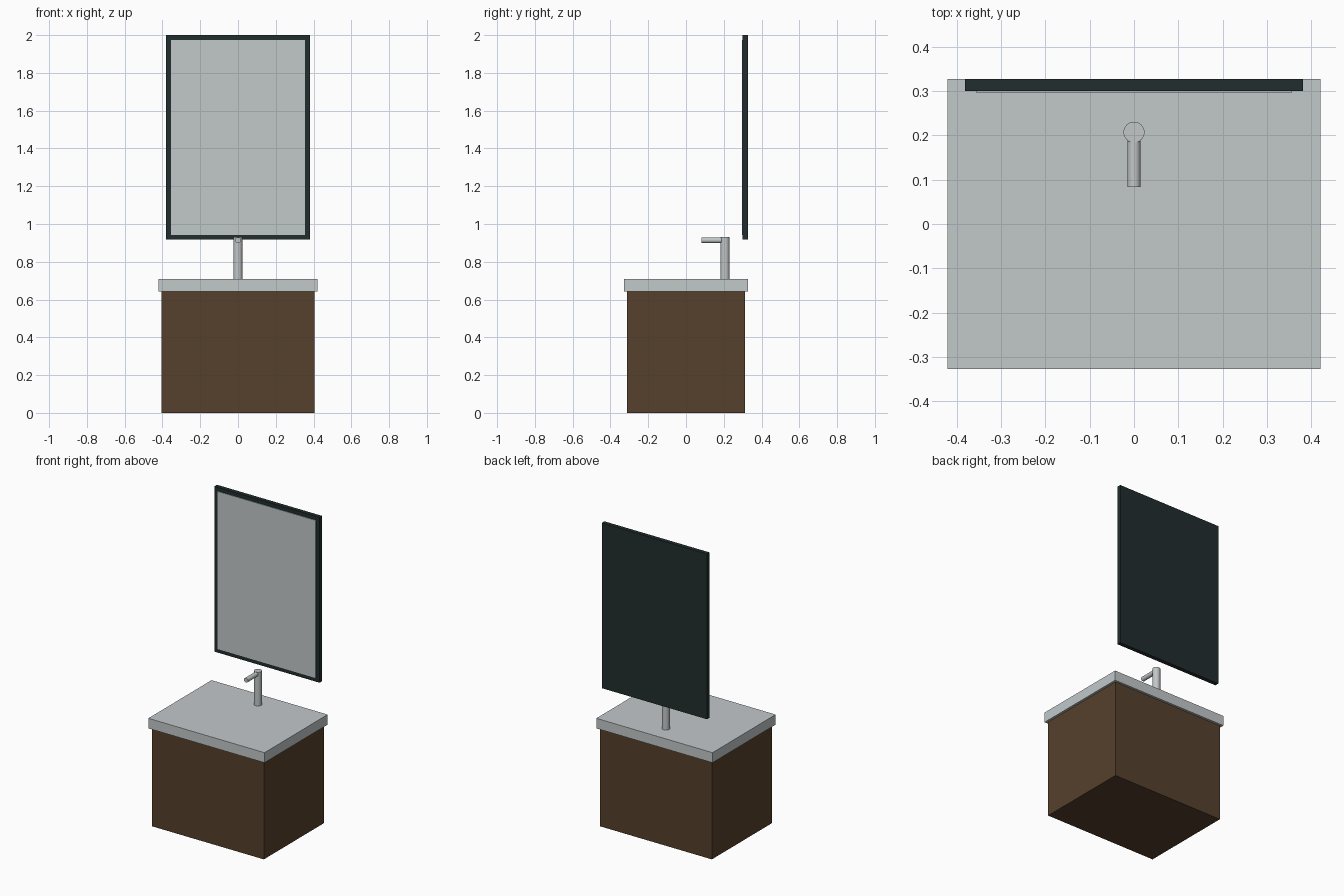
import bpy
from math import radians
from mathutils import Vector

cube = bpy.data.objects.get("Cube")
if cube:
    bpy.data.objects.remove(cube, do_unlink=True)


def material(name, rgb):
    mat = bpy.data.materials.new(name)
    mat.use_nodes = True
    mat.diffuse_color = (*rgb, 1)
    mat.node_tree.nodes["Principled BSDF"].inputs["Base Color"].default_value = (*rgb, 1)
    return mat


def box(name, low, high, mat):
    low, high = Vector(low), Vector(high)
    bpy.ops.mesh.primitive_cube_add(size=1, location=(low + high) / 2)
    obj = bpy.context.object
    obj.name = name
    obj.scale = high - low
    bpy.ops.object.transform_apply(location=False, rotation=False, scale=True)
    obj.data.materials.append(mat)
    return obj


def tube(name, start, end, radius, mat):
    start, end = Vector(start), Vector(end)
    axis = end - start
    bpy.ops.mesh.primitive_cylinder_add(
        vertices=32, radius=radius, depth=axis.length, location=(start + end) / 2,
        rotation=axis.to_track_quat("Z", "Y").to_euler())
    obj = bpy.context.object
    obj.name = name
    obj.data.materials.append(mat)
    bpy.ops.object.shade_smooth_by_angle(angle=radians(30))
    return obj


wood = material("dark brown wood", (0.092, 0.052, 0.025))
stone = material("pale grey stone", (0.54, 0.58, 0.59))
glass = material("mirror grey", (0.54, 0.58, 0.59))
steel = material("light steel", (0.54, 0.57, 0.57))
black = material("blackish frame", (0.016, 0.026, 0.027))

# Vanity cabinet and countertop
box("cabinet", (-0.406, -0.312, 0), (0.406, 0.312, 0.643), wood)
box("countertop", (-0.421, -0.327, 0.643), (0.421, 0.327, 0.709), stone)

# Tap: upright post with a spout reaching forward
tube("tap_post", (0, 0.207, 0.709), (0, 0.207, 0.93), 0.0236, steel)
tube("tap_spout", (0, 0.207, 0.914), (0, 0.083, 0.914), 0.015, steel)

# Mirror: backing frame with a thin pane standing proud of its front
box("mirror_frame", (-0.381, 0.3, 0.917), (0.381, 0.327, 2), black)
box("mirror_pane", (-0.355, 0.296, 0.942), (0.355, 0.301, 1.975), glass)
